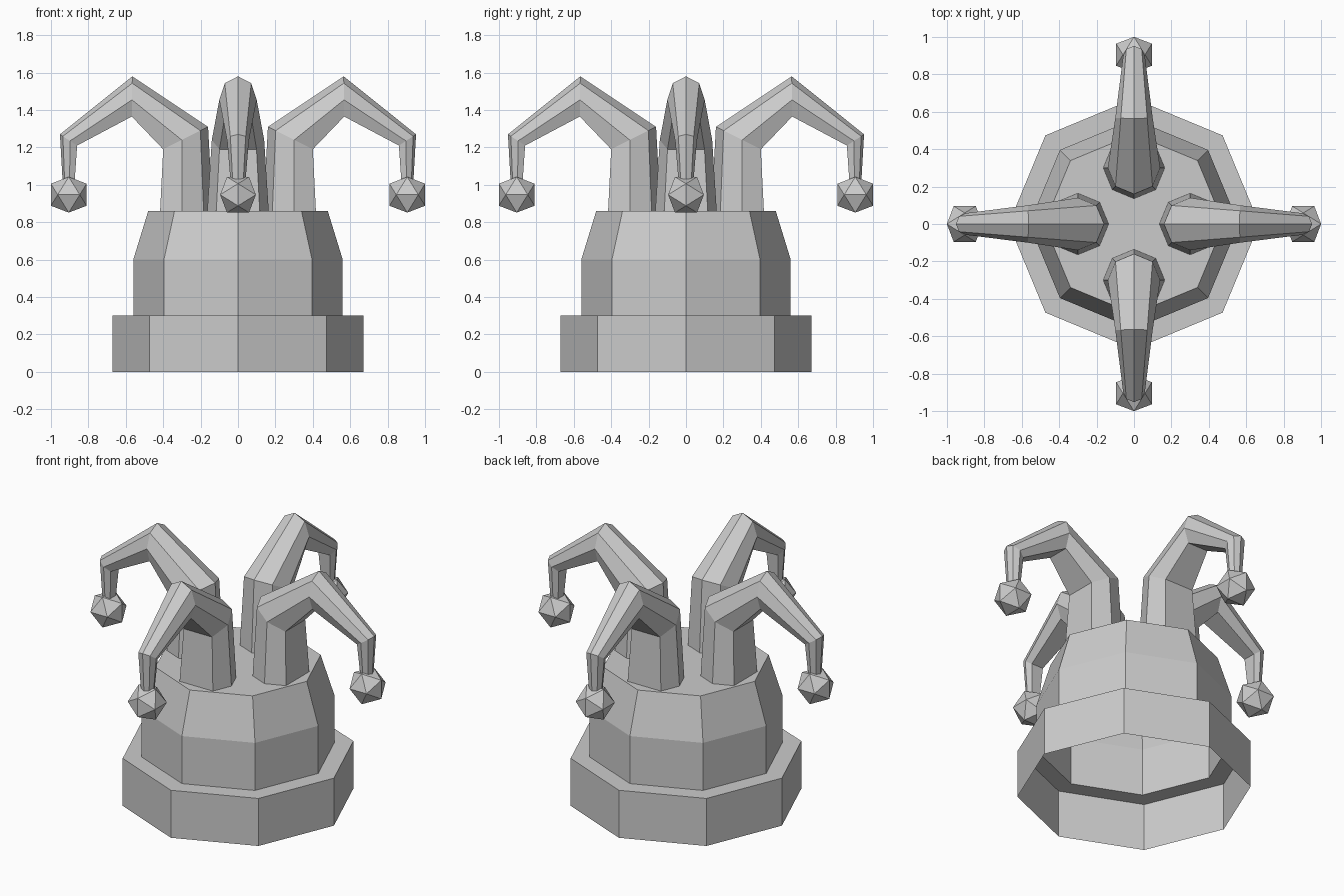
import bpy, bmesh
from math import sin, cos, pi, radians
from mathutils import Matrix

if "Cube" in bpy.data.objects:
    bpy.data.objects.remove(bpy.data.objects["Cube"])


def finish(bm, name, turn=0):
    bmesh.ops.recalc_face_normals(bm, faces=bm.faces)
    bm.transform(Matrix.Rotation(radians(turn), 4, 'Z'))
    mesh = bpy.data.meshes.new(name)
    bm.to_mesh(mesh)
    bm.free()
    obj = bpy.data.objects.new(name, mesh)
    bpy.context.collection.objects.link(obj)
    return obj


def skin(bm, rings):
    """Join successive closed vertex rings with quads."""
    for a, b in zip(rings, rings[1:]):
        n = len(a)
        for i in range(n):
            j = (i + 1) % n
            bm.faces.new((a[i], a[j], b[j], b[i]))


# Cap body: octagonal shell, open below, with a wide brim band
bm = bmesh.new()
profile = [(0.67, 0), (0.67, 0.30), (0.56, 0.30), (0.56, 0.60), (0.48, 0.86)]
rings = [[bm.verts.new((r * cos(i * pi / 4), r * sin(i * pi / 4), z))
          for i in range(8)] for r, z in profile]
skin(bm, rings)
bm.faces.new(rings[-1])
finish(bm, "cap_body")

# Horn sections: ridge point, underside point (radius, height), half width
SECTIONS = [
    ((0.135, 0.85), (0.417, 0.85), 0.165),
    ((0.160, 1.31), (0.400, 1.19), 0.140),
    ((0.565, 1.58), (0.568, 1.365), 0.100),
    ((0.952, 1.27), (0.860, 1.21), 0.058),
    ((0.935, 0.97), (0.877, 0.97), 0.036),
]


def horn(name, turn):
    # Seven-sided section: an octagon with a flattened underside
    bm = bmesh.new()
    rings = []
    for (tu, tz), (bu, bz), w in SECTIONS:
        ring = []
        for k in range(-3, 4):
            a = k * pi / 4
            f = (1 - cos(a)) / (1 - cos(3 * pi / 4))
            ring.append(bm.verts.new((tu + (bu - tu) * f, w * sin(a),
                                      tz + (bz - tz) * f)))
        rings.append(ring)
    skin(bm, rings)
    bm.faces.new(rings[0])
    bm.faces.new(rings[-1])
    finish(bm, name, turn)


def bell(name, turn):
    # Icosahedron hung on the horn tip
    bm = bmesh.new()
    s, g = 0.059, 0.0955
    for p in (-1, 1):
        for q in (-1, 1):
            for x, y, z in ((p * s, q * g, 0), (p * g, 0, q * s), (0, p * s, q * g)):
                bm.verts.new((0.905 + x, y, 0.947 + z))
    bmesh.ops.convex_hull(bm, input=bm.verts)
    finish(bm, name, turn)


# Four horns and bells around the crown
for i, side in enumerate(("right", "back", "left", "front")):
    horn(side + "_horn", 90 * i)
    bell(side + "_bell", 90 * i)
